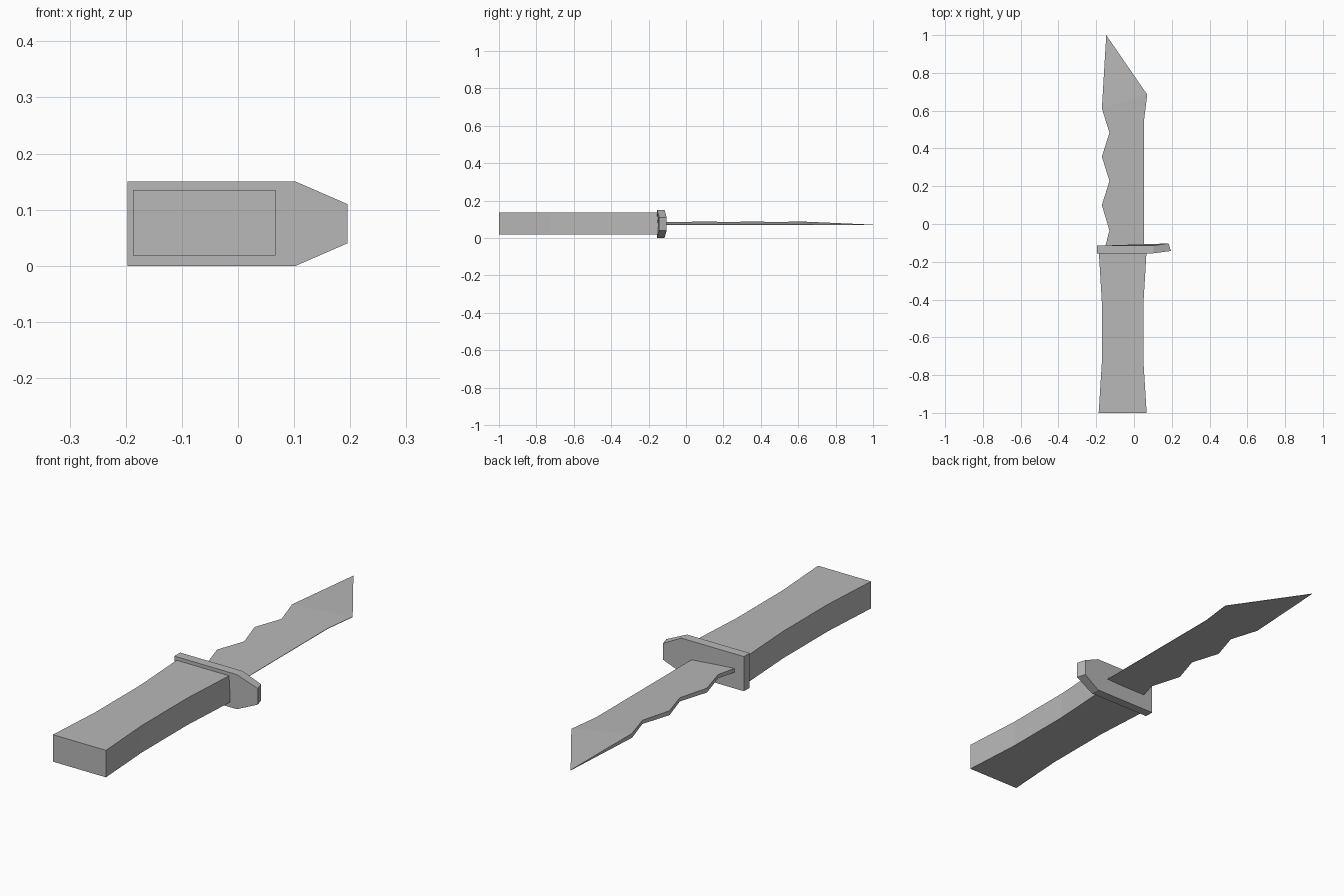
import bpy
import bmesh

cube = bpy.data.objects.get("Cube")
if cube:
    bpy.data.objects.remove(cube, do_unlink=True)

grey = bpy.data.materials.new("plain grey")
grey.use_nodes = True
grey.diffuse_color = (0.48, 0.48, 0.48, 1)
grey.node_tree.nodes["Principled BSDF"].inputs["Base Color"].default_value = (0.48, 0.48, 0.48, 1)


def solid(name, lower, upper, splits=()):
    """Close the space between two matching outlines; splits cut the upper cap."""
    bm = bmesh.new()
    a = [bm.verts.new(p) for p in lower]
    b = [bm.verts.new(p) for p in upper]
    n = len(a)
    bm.faces.new(a[::-1])
    cap = bm.faces.new(b)
    for i in range(n):
        j = (i + 1) % n
        bm.faces.new((a[i], a[j], b[j], b[i]))
    for i, j in splits:
        bmesh.utils.face_split(cap, b[i], b[j])
    bmesh.ops.recalc_face_normals(bm, faces=bm.faces)
    mesh = bpy.data.meshes.new(name)
    bm.to_mesh(mesh)
    bm.free()
    mesh.materials.append(grey)
    obj = bpy.data.objects.new(name, mesh)
    bpy.context.collection.objects.link(obj)
    return obj


# Handle: flared at both ends, narrow in the middle
stations = [(-1, 0.127), (-0.73, 0.11), (-0.42, 0.11), (-0.15, 0.126)]
outline = [(-0.06 + w, y) for y, w in stations]
outline += [(-0.06 - w, y) for y, w in reversed(stations)]
solid("handle", [(x, y, 0.018) for x, y in outline],
      [(x, y, 0.135) for x, y in outline])

# Guard: flat plate with a tapered finger end bent towards the blade
half_heights = [(-0.197, 0.075), (0.103, 0.075), (0.195, 0.035)]
rim = [(x, 0.075 - h) for x, h in half_heights]
rim += [(x, 0.075 + h) for x, h in reversed(half_heights)]


def bent(x):
    return max(0, x - 0.103) * 0.13


solid("guard", [(x, -0.155 + bent(x), z) for x, z in rim],
      [(x - bent(x), -0.115 + bent(x), z) for x, z in rim])

# Blade: thick wavy back, thin cutting edge, clipped point
wave = [(-0.155, -0.13), (-0.13, -0.035)]
wave += [(-0.17 if i % 2 == 0 else -0.13, 0.1 + 0.128 * i) for i in range(5)]
tip = (-0.147, 1.0)
edge = [(0.07, 0.685), (0.052, 0.54), (0.052, -0.13)]
blade = wave + [tip] + edge


def top_z(p):
    return 0.071 if p == tip else 0.071 + max(0, 0.052 - p[0]) * 0.077


solid("blade", [(x, y, 0.069) for x, y in blade],
      [(p[0], p[1], top_z(p)) for p in blade],
      splits=[(len(wave) - 1, len(wave) + 1)])
